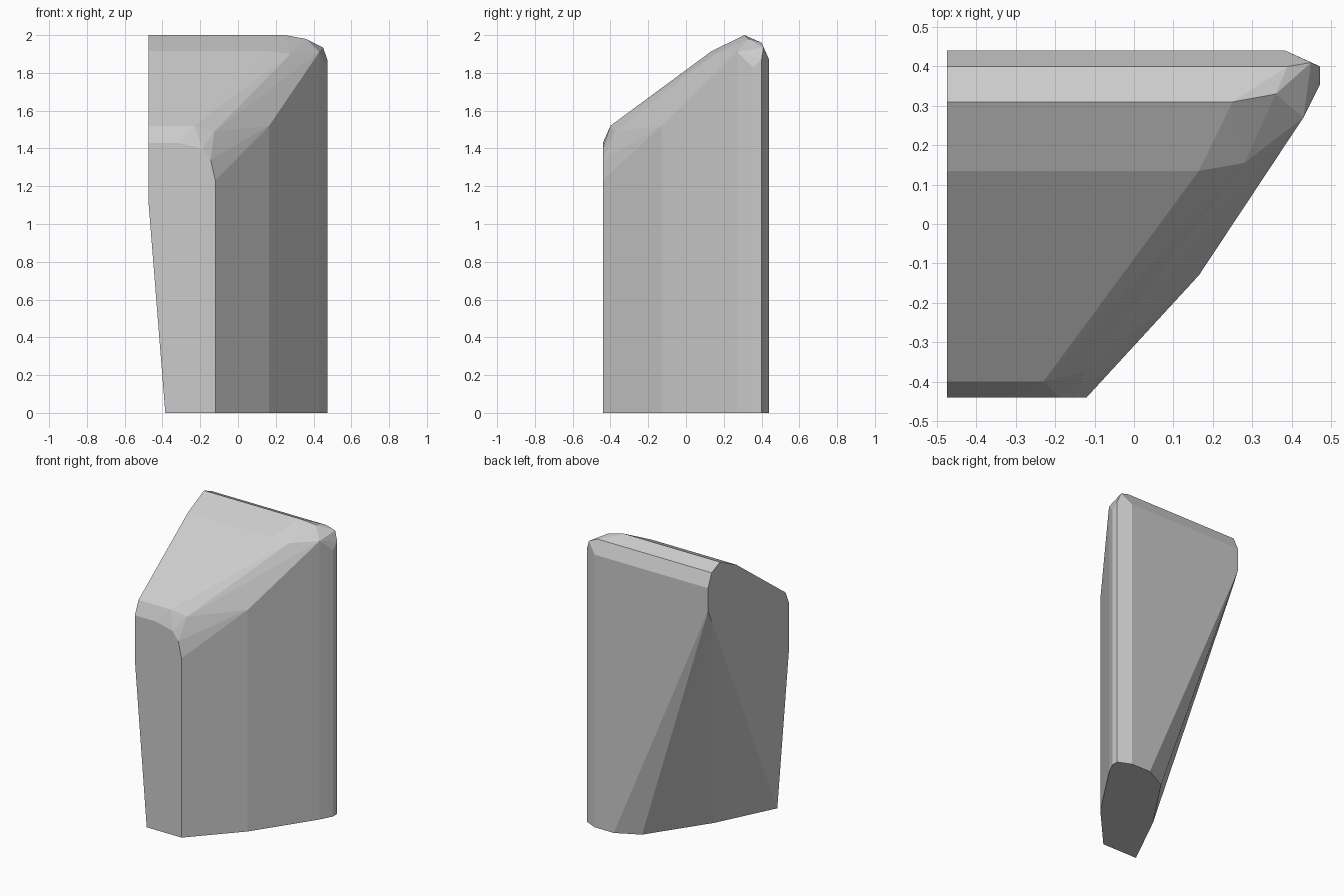
import bpy, bmesh, math

if "Cube" in bpy.data.objects:
    bpy.data.objects.remove(bpy.data.objects["Cube"])

LEFT = -0.475

# Slanted top profile: (y, z, x where that ridge ends on the right)
ridges = [(-0.44, 1.43, -0.32), (-0.40, 1.52, -0.23), (0.135, 1.915, 0.165),
          (0.31, 2.0, 0.25), (0.40, 1.96, 0.39), (0.44, 1.87, 0.385)]

# Right-hand wall: plan outline with the height each upright edge reaches
wall = [(-0.12, -0.44, 1.23), (0.165, -0.13, 1.52), (0.43, 0.27, 1.91),
        (0.473, 0.355, 1.83), (0.473, 0.40, 1.87), (0.385, 0.44, 1.87)]

# Worn bevel points between the top and the right wall
bevel = [(-0.19, -0.44, 1.40), (-0.145, -0.44, 1.34), (-0.125, -0.375, 1.49),
         (0.28, 0.155, 1.90), (0.36, 0.33, 1.98), (0.45, 0.41, 1.935)]

# Undercut left side: rim of the left face and the narrow foot below it
left_rim = [(LEFT, -0.44, 1.13), (LEFT, 0.40, 1.63), (LEFT, 0.44, 1.71)]
foot = [(0.24, 0.44, 0), (0.082, 0.36, 0), (-0.185, -0.037, 0), (-0.385, -0.44, 0)]

points = bevel + left_rim + foot
for y, z, end in ridges:
    points += [(LEFT, y, z), (end, y, z)]
for x, y, z in wall:
    points += [(x, y, 0), (x, y, z)]

# Faceted solid wrapped around the outline
bm = bmesh.new()
for p in points:
    bm.verts.new(p)
bmesh.ops.remove_doubles(bm, verts=bm.verts, dist=0.002)
bmesh.ops.convex_hull(bm, input=bm.verts)
loose = [v for v in bm.verts if not v.link_faces]
bmesh.ops.delete(bm, geom=loose, context='VERTS')
bmesh.ops.dissolve_limit(bm, angle_limit=math.radians(1), verts=bm.verts, edges=bm.edges)
bmesh.ops.recalc_face_normals(bm, faces=bm.faces)

mesh = bpy.data.meshes.new("standing_stone")
bm.to_mesh(mesh)
bm.free()
bpy.context.collection.objects.link(bpy.data.objects.new("standing_stone", mesh))
